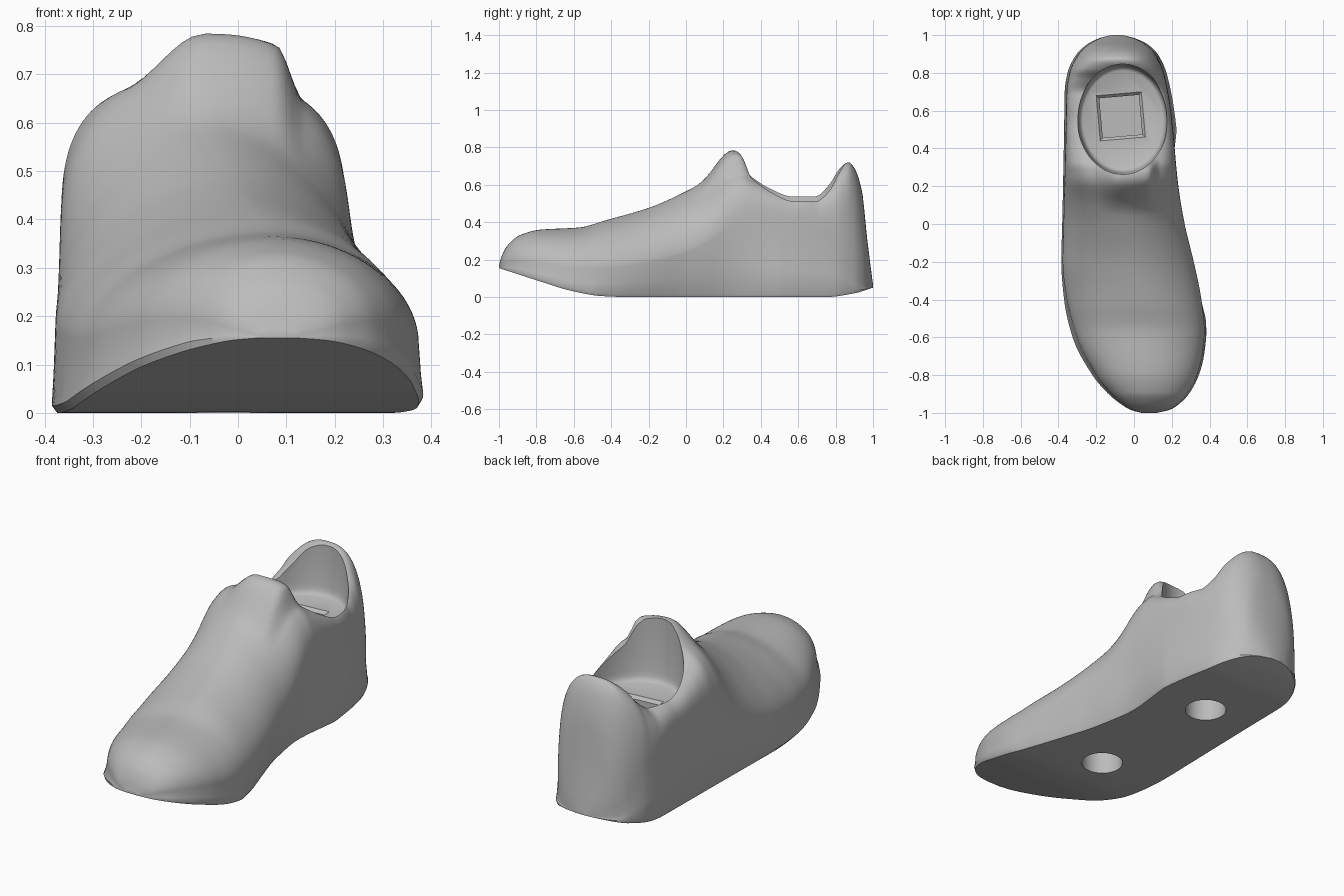
import bpy
import bmesh
import math
from mathutils import Matrix, Vector

if "Cube" in bpy.data.objects:
    bpy.data.objects.remove(bpy.data.objects["Cube"], do_unlink=True)

STATIONS = 150
ARC = 56

# Curves along the shoe: (y, value)
LEFT_EDGE = [(-1, .12), (-.985, .185), (-.96, .23), (-.9, .29), (-.8, .343), (-.7, .37),
             (-.57, .383), (-.4, .368), (-.2, .335), (0, .292), (.2, .257), (.6, .213),
             (.8, .172), (.9, .125), (.95, .075), (.985, 0), (1, -.06)]
RIGHT_EDGE = [(-1, .04), (-.985, -.015), (-.96, -.06), (-.9, -.135), (-.8, -.22), (-.6, -.325),
              (-.4, -.37), (-.2, -.385), (0, -.38), (.5, -.37), (.7, -.367), (.8, -.352),
              (.9, -.303), (.95, -.25), (.985, -.18), (1, -.12)]
TOP = [(-1, .17), (-.985, .22), (-.955, .275), (-.89, .33), (-.78, .36), (-.57, .372),
       (-.43, .41), (-.19, .48), (0, .565), (.1, .62), (.24, .7), (.3, .69), (.36, .645),
       (.45, .595), (.58, .55), (.69, .55), (.77, .62), (.82, .69), (.87, .72), (.9, .69),
       (.94, .57), (.97, .3), (1, .065)]
BOTTOM = [(-1, .155), (-.8, .09), (-.6, .03), (-.45, .005), (-.3, 0), (.75, 0),
          (.9, .02), (1, .05)]
RIDGE = [(-1, .08), (-.6, .07), (-.2, 0), (.1, -.06), (1, -.09)]
SHOULDER = [(-1, .3), (-.6, .35), (0, .42), (.3, .55), (.6, .6), (.8, .4), (.9, .15),
            (.95, .05), (1, .05)]
SQUARENESS = [(-1, 2), (-.6, 1.9), (-.3, 1.7), (0, 1.75), (.15, 1.95), (.26, 2.5),
              (.4, 4), (.6, 5), (.8, 3), (.9, 2.6), (1, 2)]
LEFT_LEAN = [(-1, .96), (-.5, .97), (0, .93), (1, .95)]
RIGHT_LEAN = [(-1, .92), (-.6, .94), (-.2, .98), (1, .96)]
ARCH = [(-.5, 0), (0, .06), (.15, .06), (.5, 0)]


def curve(knots, y):
    """Monotone cubic through the knots."""
    rise = [(b[1] - a[1]) / (b[0] - a[0]) for a, b in zip(knots, knots[1:])]

    def slope(i):
        if i == 0:
            return rise[0]
        if i == len(rise):
            return rise[-1]
        a, b = rise[i - 1], rise[i]
        return 2 * a * b / (a + b) if a * b > 0 else 0

    for i, (a, b) in enumerate(zip(knots, knots[1:])):
        if y <= b[0] or i == len(rise) - 1:
            h = b[0] - a[0]
            t = min(max((y - a[0]) / h, 0), 1)
            s = 1 - t
            return (a[1] * s * s * (1 + 2 * t) + b[1] * t * t * (1 + 2 * s)
                    + h * t * s * (slope(i) * s - slope(i + 1) * t))


def step(a, b, v):
    t = min(max((v - a) / (b - a), 0), 1)
    return t * t * (3 - 2 * t)


def tongue(x, y):
    """Raised flap in front of the opening."""
    along = step(.05, .26, y) * (1 - step(.28, .36, y))
    across = step(-.23, -.07, x) * (1 - step(.08, .135, x))
    return .085 * along * across


def section(y):
    left, right = curve(LEFT_EDGE, y), curve(RIGHT_EDGE, y)
    top, low = curve(TOP, y), curve(BOTTOM, y)
    ridge = min(max(curve(RIDGE, y), right + .01), left - .01)
    mid = low + (top - low) * curve(SHOULDER, y)
    power = 2 / curve(SQUARENESS, y)
    arch = curve(ARCH, y)
    left_in, right_in = curve(LEFT_LEAN, y), curve(RIGHT_LEAN, y)
    edge = min(.015, (mid - low) * .3)
    waist = low + (mid - low) * .45
    sole = left - arch
    points = [(ridge + (sole - ridge) * .97, low), (sole, low + edge),
              (ridge + (left - ridge) * (1 + left_in) / 2 - arch * .5, waist)]
    for i in range(ARC + 1):
        a = math.pi * i / ARC
        c, s = math.cos(a), max(math.sin(a), 0)
        reach = (left - ridge) * left_in if c > 0 else (ridge - right) * right_in
        x = ridge + math.copysign(abs(c) ** power, c) * reach
        points.append((x, mid + (top - mid) * s ** power + tongue(x, y)))
    points += [(ridge + (right - ridge) * (1 + right_in) / 2, waist), (right, low + edge),
               (ridge + (right - ridge) * .97, low)]
    return [Vector((x, y, z)) for x, z in points]


def loft(name, rings):
    """Closed solid through rings of equal length."""
    bm = bmesh.new()
    rows = [[bm.verts.new(p) for p in ring] for ring in rings]
    for a, b in zip(rows, rows[1:]):
        for i in range(len(a)):
            j = (i + 1) % len(a)
            bm.faces.new((a[i], a[j], b[j], b[i]))
    bm.faces.new(rows[0])
    bm.faces.new(rows[-1])
    bmesh.ops.recalc_face_normals(bm, faces=bm.faces)
    mesh = bpy.data.meshes.new(name)
    bm.to_mesh(mesh)
    bm.free()
    obj = bpy.data.objects.new(name, mesh)
    bpy.context.collection.objects.link(obj)
    return obj


def oval(center, rx, ry, z, count=72):
    return [Vector((center[0] + rx * math.cos(math.tau * i / count),
                    center[1] + ry * math.sin(math.tau * i / count), z))
            for i in range(count)]


def square(center, half, z, turn):
    spin = Matrix.Rotation(turn, 3, "Z")
    return [spin @ Vector((sx * half, sy * half, 0)) + Vector((*center, z))
            for sx, sy in ((1, 1), (-1, 1), (-1, -1), (1, -1))]


def carve(target, cutter):
    mod = target.modifiers.new(cutter.name, "BOOLEAN")
    mod.operation = "DIFFERENCE"
    mod.solver = "EXACT"
    mod.object = cutter
    bpy.context.view_layer.objects.active = target
    bpy.ops.object.modifier_apply(modifier=mod.name)
    bpy.data.objects.remove(cutter, do_unlink=True)


# Shoe body
body = loft("shoe_body", [section(-math.cos(math.pi * i / STATIONS))
                          for i in range(STATIONS + 1)])

# Ankle opening with a rounded floor edge and a slightly flared rim
FLOOR = .45
ankle = (-.06, .555)
carve(body, loft("ankle_opening", [
    oval(ankle, .235 * s, .285 * s, z)
    for s, z in ((.9, FLOOR), (.95, FLOOR + .008), (.98, FLOOR + .025),
                 (.99, FLOOR + .05), (1.02, .56), (1.03, 1))]))

# Square socket in the floor
socket = (-.07, .57)
carve(body, loft("square_socket", [
    square(socket, half, z, math.radians(5))
    for half, z in ((.105, FLOOR - .06), (.105, FLOOR - .015), (.125, FLOOR + .005))]))

# Round mounting holes in the sole
for spot in ((-.03, -.285), (-.085, .457)):
    carve(body, loft("sole_hole", [oval(spot, .102, .102, z, 48) for z in (-.1, .22)]))

# Material
grey = bpy.data.materials.new("plain_grey")
grey.use_nodes = True
color = (.5, .5, .5, 1)
grey.diffuse_color = color
grey.node_tree.nodes["Principled BSDF"].inputs["Base Color"].default_value = color
body.data.materials.clear()
body.data.materials.append(grey)

bpy.ops.object.select_all(action="DESELECT")
body.select_set(True)
bpy.context.view_layer.objects.active = body
bpy.ops.object.shade_smooth_by_angle(angle=math.radians(40))
